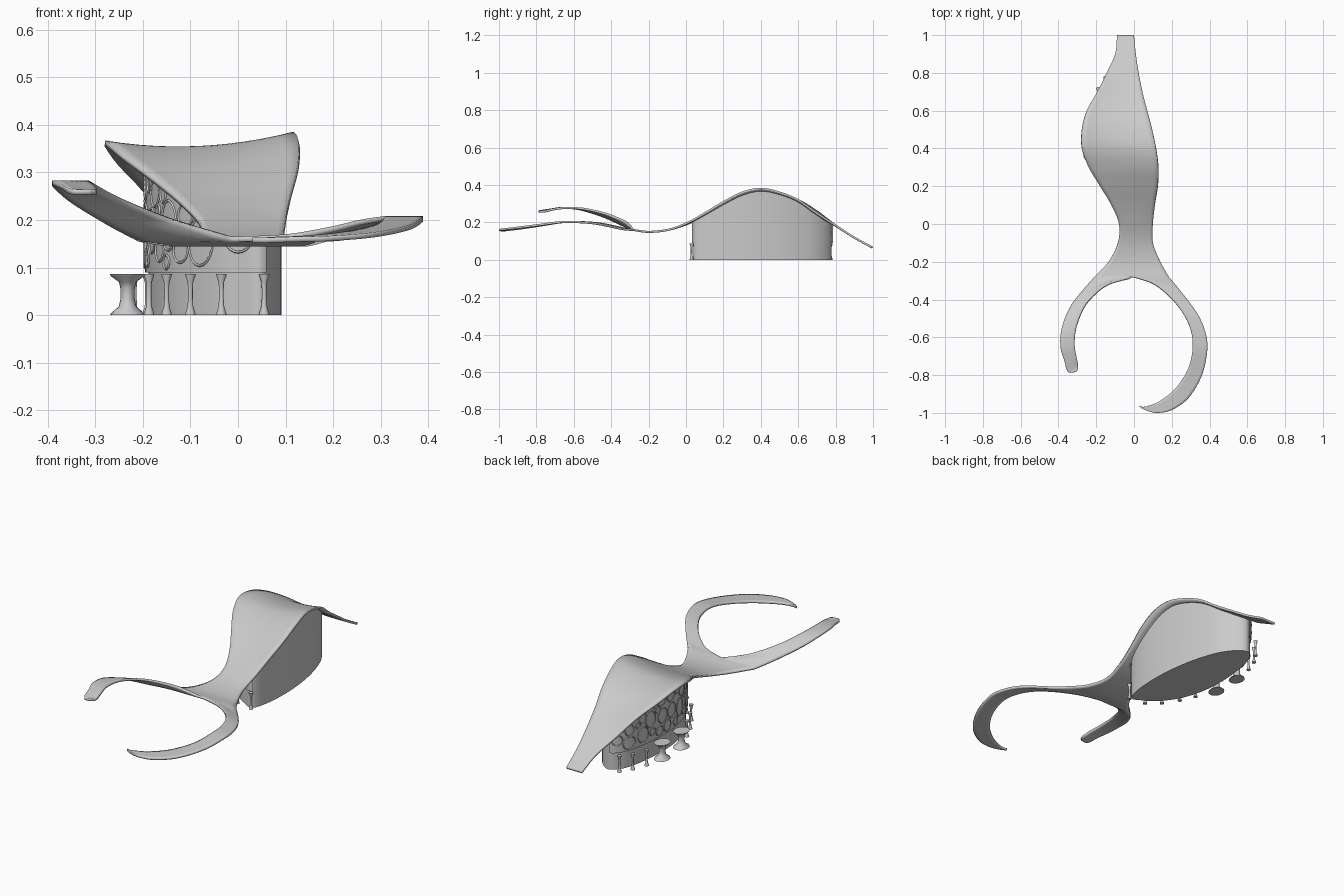
import bpy, bmesh, math, random
from mathutils import Vector
from mathutils.bvhtree import BVHTree

random.seed(4)
cube = bpy.data.objects.get("Cube")
if cube:
    bpy.data.objects.remove(cube, do_unlink=True)

# One plain grey for the whole building
grey = bpy.data.materials.new("light_grey")
grey.use_nodes = True
tone = (0.6, 0.6, 0.6, 1)
grey.diffuse_color = tone
grey.node_tree.nodes["Principled BSDF"].inputs["Base Color"].default_value = tone


def finish(name, data, angle=40):
    obj = bpy.data.objects.new(name, data)
    bpy.context.collection.objects.link(obj)
    data.materials.append(grey)
    if obj.type == 'MESH':
        bpy.ops.object.select_all(action='DESELECT')
        bpy.context.view_layer.objects.active = obj
        obj.select_set(True)
        bpy.ops.object.shade_smooth_by_angle(angle=math.radians(angle))
    return obj


def to_mesh(name, bm, angle=40):
    mesh = bpy.data.meshes.new(name)
    bm.to_mesh(mesh)
    return finish(name, mesh, angle)


def smooth_path(points, steps, closed=False):
    """Catmull-Rom samples through points of any dimension."""
    pts = [Vector(p) for p in points]
    count = len(pts)
    pick = (lambda i: pts[i % count]) if closed else (lambda i: pts[max(0, min(i, count - 1))])
    out = []
    for i in range(count if closed else count - 1):
        a, b, c, d = (pick(i + k) for k in (-1, 0, 1, 2))
        for s in range(steps):
            t = s / steps
            out.append(b + (c - a) * (t / 2) + (a * 2 - b * 5 + c * 4 - d) * (t * t / 2)
                       + (b * 3 - a - c * 3 + d) * (t ** 3 / 2))
    return out if closed else out + [pts[-1]]


def add_grid(bm, rows):
    grid = [[bm.verts.new(p) for p in row] for row in rows]
    for r, q in zip(grid, grid[1:]):
        for k in range(len(r) - 1):
            bm.faces.new((r[k], r[k + 1], q[k + 1], q[k]))


# Roof: one leaf-shaped sheet (y, x right, x left, z right, z left)
LEAF = [(1, -.09, 0, .07, .07), (.9, -.1, .01, .125, .125), (.8, -.145, .025, .19, .19),
        (.7, -.195, .045, .265, .255), (.6, -.25, .07, .325, .325),
        (.5, -.275, .095, .36, .365), (.4, -.275, .115, .365, .385),
        (.3, -.24, .127, .335, .365), (.2, -.18, .125, .29, .315), (.1, -.12, .11, .24, .255),
        (0, -.08, .1, .195, .2), (-.1, -.085, .1, .165, .165),
        (-.2, -.135, .14, .155, .155), (-.28, -.21, .185, .165, .165)]
# Arms: outer x, outer y, inner x, inner y, height
LEFT_ARM = [(.185, -.28, -.0125, -.28, .165), (.235, -.34, .1, -.315, .17),
            (.29, -.41, .19, -.385, .185), (.345, -.49, .255, -.465, .2),
            (.38, -.58, .3, -.56, .207), (.388, -.67, .31, -.66, .207),
            (.36, -.8, .285, -.77, .19), (.29, -.92, .22, -.87, .175),
            (.2, -.985, .14, -.935, .167), (.12, -1, .085, -.96, .165),
            (.06, -.985, .05, -.968, .163), (.03, -.968, .03, -.963, .163)]
RIGHT_ARM = [(-.21, -.28, -.0125, -.28, .165), (-.28, -.36, -.13, -.31, .2),
             (-.33, -.425, -.21, -.37, .23), (-.365, -.495, -.265, -.44, .255),
             (-.388, -.58, -.305, -.545, .278), (-.388, -.66, -.314, -.64, .283),
             (-.37, -.72, -.303, -.71, .275), (-.35, -.783, -.296, -.75, .265),
             (-.31, -.783, -.3, -.775, .265)]

roof = bmesh.new()
rows = []
for y, xr, xl, zr, zl in smooth_path(LEAF, 6):
    sag = 0.02 * max(0, 1 - ((y - 0.42) / 0.4) ** 2)
    rows.append([(xr + (xl - xr) * t, y, zr + (zl - zr) * t - sag * (1 - (2 * t - 1) ** 2))
                 for t in (k / 12 for k in range(13))])
add_grid(roof, rows)
for arm in (LEFT_ARM, RIGHT_ARM):
    add_grid(roof, [[(ox + (ix - ox) * t, oy + (iy - oy) * t, z) for t in (k / 6 for k in range(7))]
                    for ox, oy, ix, iy, z in smooth_path(arm, 6)])
bmesh.ops.remove_doubles(roof, verts=roof.verts, dist=0.0008)
bmesh.ops.recalc_face_normals(roof, faces=roof.faces)
if sum(f.normal.z for f in roof.faces) < 0:
    bmesh.ops.reverse_faces(roof, faces=roof.faces)
tree = BVHTree.FromBMesh(roof)
shell = to_mesh("roof", roof, 50).modifiers.new("thickness", 'SOLIDIFY')
shell.thickness = 0.011
shell.offset = -1


def roof_height(p):
    hit = tree.ray_cast(Vector((p.x, p.y, -1)), Vector((0, 0, 1)))[0]
    return (hit or tree.find_nearest(Vector((p.x, p.y, 0.3)))[0]).z - 0.006


# Footprint: decorated right side first, then back along the plain left side
FOOTPRINT = [(.055, .045), (0, .06), (-.07, .11), (-.135, .2), (-.175, .32), (-.188, .45),
             (-.178, .6), (-.15, .72), (-.1, .778), (-.04, .75), (.02, .66), (.068, .5),
             (.09, .32), (.085, .15)]
STEPS = 8
SIDE = 8 * STEPS
plan = smooth_path(FOOTPRINT, STEPS, closed=True)


def outward(i):
    d = plan[(i + 1) % len(plan)] - plan[i - 1]
    return Vector((-d.y, d.x)).normalized() * -1


middle = sum(plan, Vector((0, 0))) / len(plan)
flip = 1 if outward(SIDE // 2).dot(plan[SIDE // 2] - middle) > 0 else -1


def on_wall(u, gap):
    i = max(0, min(int(u), SIDE - 1))
    base = plan[i].lerp(plan[i + 1], u - i)
    return base + outward(i).lerp(outward(i + 1), u - i) * flip * gap


# Wall with floor slab
wall = bmesh.new()
low = [wall.verts.new((p.x, p.y, 0)) for p in plan]
high = [wall.verts.new((p.x, p.y, roof_height(p))) for p in plan]
for i in range(len(plan)):
    j = (i + 1) % len(plan)
    wall.faces.new((low[i], low[j], high[j], high[i]))
wall.faces.new(low)
bmesh.ops.recalc_face_normals(wall, faces=wall.faces)
to_mesh("wall", wall)

# Raised screen above the colonnade on the right side
screen = bmesh.new()
add_grid(screen, [[(p.x, p.y, z) for p, z in (
    (on_wall(u, 0), .09), (on_wall(u, .007), .09),
    (on_wall(u, .007), roof_height(on_wall(u, .007))))] for u in range(SIDE + 1)])
bmesh.ops.recalc_face_normals(screen, faces=screen.faces)
to_mesh("screen", screen)

# Oval frames packed over the screen
lengths = [0]
for a, b in zip(plan[:SIDE], plan[1:SIDE + 1]):
    lengths.append(lengths[-1] + (b - a).length)


def along(s):
    i = max(k for k in range(SIDE) if lengths[k] <= max(s, 0))
    return min(SIDE - 0.01, i + (max(s, 0) - lengths[i]) / (lengths[i + 1] - lengths[i]))


frames = bpy.data.curves.new("oval_frames", 'CURVE')
frames.dimensions = '3D'
frames.bevel_depth = 0.0028
frames.bevel_resolution = 0
placed = []
for attempt in range(2500):
    size = 0.036 - 0.025 * attempt / 2500
    tall = size * random.uniform(0.9, 1.6)
    s = random.uniform(size, lengths[-1] - size)
    z = random.uniform(0.095 + tall, 0.36)
    tops = [roof_height(on_wall(along(s + k * size), .007)) for k in (-1, 0, 1)]
    if z + tall > min(tops) - 0.01:
        continue
    if any(((s - a) / (size + b)) ** 2 + ((z - c) / (tall + d)) ** 2 < 1.1 for a, c, b, d in placed):
        continue
    placed.append((s, z, size, tall))
    ring = frames.splines.new('POLY')
    ring.points.add(19)
    ring.use_cyclic_u = True
    for k, point in enumerate(ring.points):
        a = math.tau * k / 20
        p = on_wall(along(s + size * math.cos(a)), 0.008)
        point.co = (p.x, p.y, z + tall * math.sin(a), 1)
finish("oval_frames", frames)


# Flared columns outside the right side
def column(name, x, y, wide, deep, waist):
    bm = bmesh.new()
    profile = [(1, 0), (.95, .004), (waist + .1, .018), (waist, .035),
               (waist, .055), (waist + .1, .07), (.95, .082), (1, .086)]
    rings = []
    for r, z in profile:
        rings.append([bm.verts.new((x + wide * r * math.cos(math.tau * k / 16),
                                    y + deep * r * math.sin(math.tau * k / 16), z))
                      for k in range(16)])
    for a, b in zip(rings, rings[1:]):
        for k in range(16):
            j = (k + 1) % 16
            bm.faces.new((a[k], a[j], b[j], b[k]))
    bm.faces.new(rings[0][::-1])
    bm.faces.new(rings[-1])
    to_mesh(name, bm, 50)


SLIM = [(.055, .03), (-.035, .045), (-.1, .1), (-.15, .18), (-.187, .26),
        (-.218, .64), (-.19, .715), (-.152, .773)]
for n, (x, y) in enumerate(SLIM):
    column(f"slim_column_{n + 1}", x, y, .011, .011, .45)
for n, y in enumerate((.37, .53)):
    column(f"wide_column_{n + 1}", -.232, y, .037, .045, .4)
